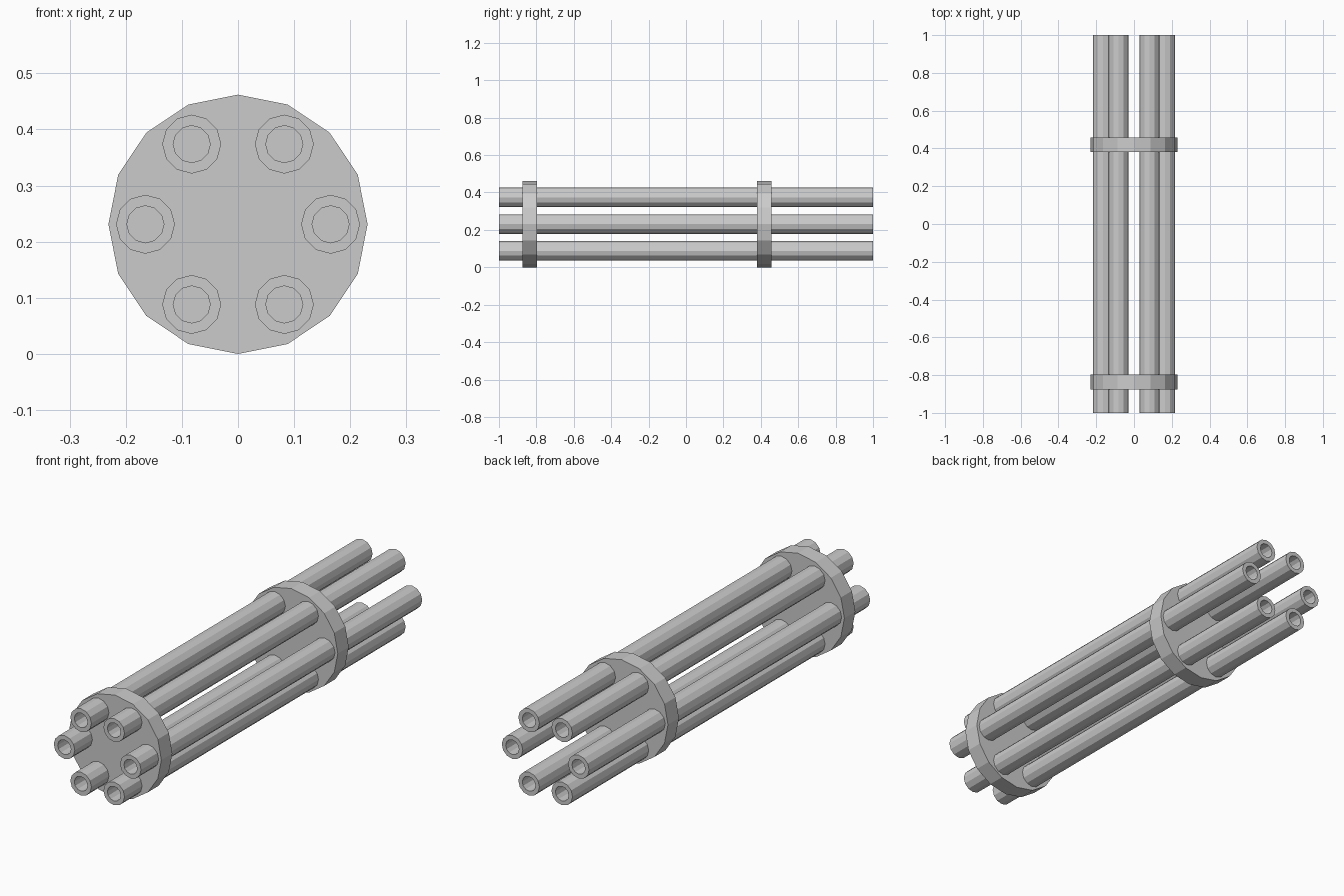
import bpy, bmesh, math
from mathutils import Vector

if "Cube" in bpy.data.objects:
    bpy.data.objects.remove(bpy.data.objects["Cube"])

grey = bpy.data.materials.new("steel grey")
grey.diffuse_color = (0.6, 0.6, 0.6, 1)
grey.use_nodes = True
grey.node_tree.nodes["Principled BSDF"].inputs["Base Color"].default_value = grey.diffuse_color
CZ = 0.231


def lathe_y(name, profile, sides, cx, cz):
    """Revolve (radius, y) points about an axis along y; both ends are closed."""
    bm = bmesh.new()
    rings = []
    for r, y in profile:
        rings.append([bm.verts.new((cx + r * math.sin(2 * math.pi * i / sides), y,
                                    cz + r * math.cos(2 * math.pi * i / sides)))
                      for i in range(sides)])
    for a, b in zip(rings, rings[1:]):
        for i in range(sides):
            j = (i + 1) % sides
            bm.faces.new((a[i], a[j], b[j], b[i]))
    bm.faces.new(rings[0])
    bm.faces.new(rings[-1])
    bmesh.ops.recalc_face_normals(bm, faces=bm.faces)
    me = bpy.data.meshes.new(name)
    bm.to_mesh(me)
    bm.free()
    me.materials.append(grey)
    ob = bpy.data.objects.new(name, me)
    bpy.context.collection.objects.link(ob)
    return ob


# Six long tubes with bored ends
R, BORE, DEPTH = 0.0525, 0.033, 0.15
tube = [(BORE, -1 + DEPTH), (BORE, -1), (R, -1), (R, 1), (BORE, 1), (BORE, 1 - DEPTH)]
for k in range(6):
    a = k * math.pi / 3
    lathe_y(f"tube_{k + 1}", tube, 12, 0.165 * math.cos(a), CZ + 0.165 * math.sin(a))

# Two sixteen-sided clamp discs
for name, y0, y1 in (("front_clamp_disc", -0.875, -0.797), ("rear_clamp_disc", 0.38, 0.458)):
    lathe_y(name, [(CZ, y0), (CZ, y1)], 16, 0, CZ)
